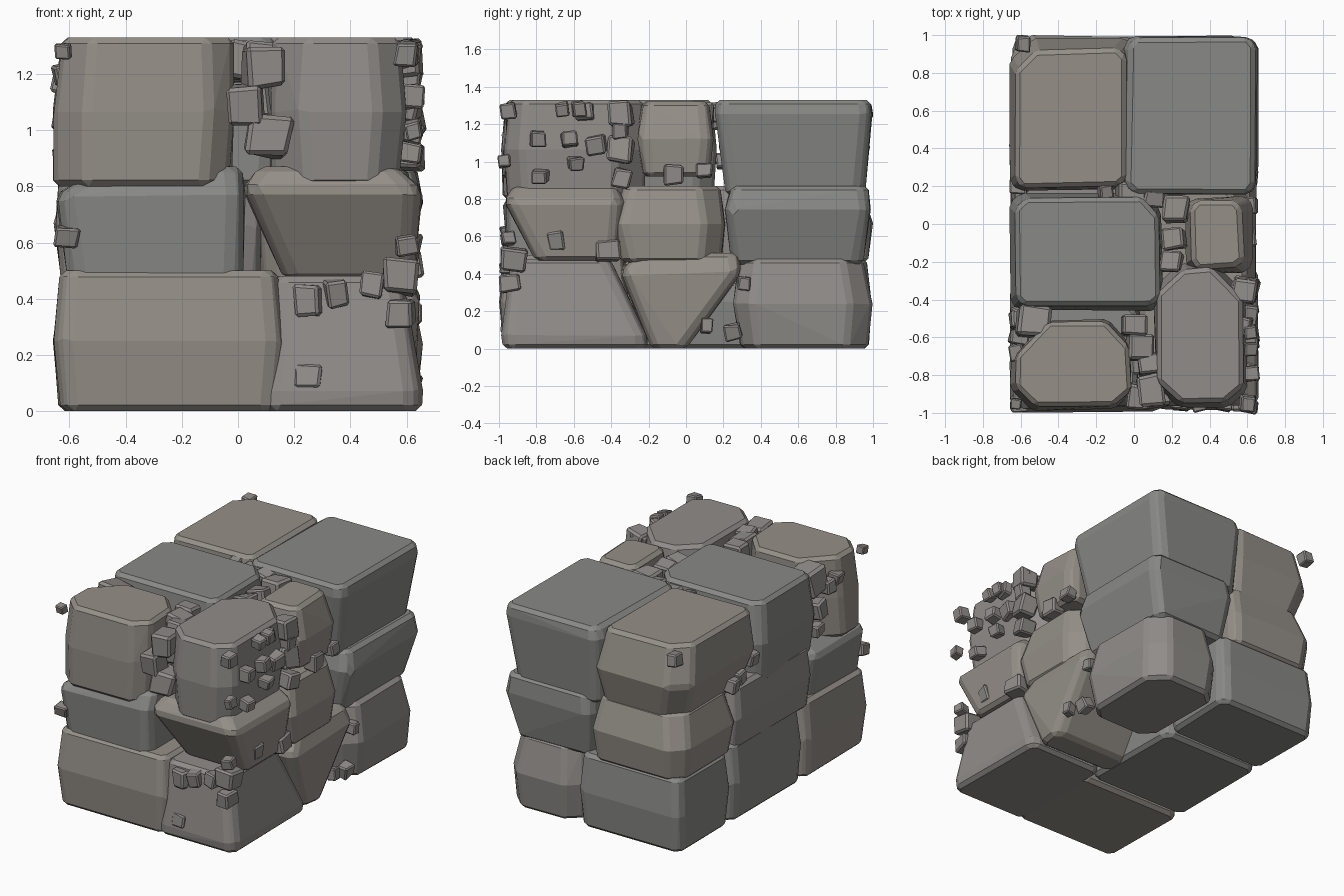
import bpy, bmesh, random
from mathutils import Matrix, Euler, Vector

if "Cube" in bpy.data.objects:
    bpy.data.objects.remove(bpy.data.objects["Cube"])

random.seed(7)


def material(name, rgb):
    m = bpy.data.materials.new(name)
    m.diffuse_color = (*rgb, 1)
    m.use_nodes = True
    m.node_tree.nodes["Principled BSDF"].inputs["Base Color"].default_value = m.diffuse_color
    return m


WARM = material("warm_stone", (0.30, 0.275, 0.245))
COOL = material("cool_stone", (0.25, 0.25, 0.24))
MID = material("grey_stone", (0.28, 0.265, 0.25))


def finish(bm, name, mat):
    bmesh.ops.recalc_face_normals(bm, faces=bm.faces)
    me = bpy.data.meshes.new(name)
    bm.to_mesh(me)
    bm.free()
    me.materials.append(mat)
    ob = bpy.data.objects.new(name, me)
    bpy.context.collection.objects.link(ob)


def rock(name, mat, x, y, z, bot=(.02,) * 4, top=(.02,) * 4, cut=(.05,) * 4,
         mid=.5, bevel=.022):
    """Faceted boulder: three corner-cut rings, hulled and chamfered.
    bot/top insets are left, right, front, back; cuts are fl, fr, br, bl."""
    bm = bmesh.new()
    j = lambda: random.uniform(0, .018)
    for h, (l, r, f, b) in ((z[0], bot), (z[0] + mid * (z[1] - z[0]), (0,) * 4), (z[1], top)):
        x0, x1, y0, y1 = x[0] + l, x[1] - r, y[0] + f, y[1] - b
        c = [min(k, .4 * (x1 - x0), .4 * (y1 - y0)) for k in cut]
        ring = [(x0 + c[0], y0 + j()), (x1 - c[1], y0 + j()), (x1 - j(), y0 + c[1]),
                (x1 - j(), y1 - c[2]), (x1 - c[2], y1 - j()), (x0 + c[3], y1 - j()),
                (x0 + j(), y1 - c[3]), (x0 + j(), y0 + c[0])]
        for p in ring:
            bm.verts.new((*p, h))
    out = bmesh.ops.convex_hull(bm, input=bm.verts)
    junk = {v for v in out["geom_interior"] + out["geom_unused"] if isinstance(v, bmesh.types.BMVert)}
    bmesh.ops.delete(bm, geom=list(junk), context='VERTS')
    bmesh.ops.dissolve_limit(bm, angle_limit=.07, verts=bm.verts, edges=bm.edges)
    sharp = [e for e in bm.edges if len(e.link_faces) == 2 and e.calc_face_angle() > .6]
    bmesh.ops.bevel(bm, geom=sharp, offset=bevel, segments=1, affect='EDGES', clamp_overlap=True)
    finish(bm, name, mat)


def pebbles(name, items, mat=MID):
    """Small chamfered blocks; each item is x, y, z, size."""
    bm = bmesh.new()
    for px, py, pz, s in items:
        t = bmesh.new()
        bmesh.ops.create_cube(t, size=1)
        for v in t.verts:
            v.co += Vector([random.uniform(-.08, .08) for _ in range(3)])
        bmesh.ops.bevel(t, geom=t.edges[:], offset=.1, segments=1, affect='EDGES')
        rot = Euler([random.uniform(-.2, .2) for _ in range(3)]).to_matrix().to_4x4()
        size = [s * random.uniform(.85, 1.05) for _ in range(3)]
        t.transform(Matrix.Translation((px, py, pz)) @ rot @ Matrix.Diagonal((*size, 1)))
        me = bpy.data.meshes.new("tmp")
        t.to_mesh(me)
        t.free()
        bm.from_mesh(me)
        bpy.data.meshes.remove(me)
    finish(bm, name, mat)


# bottom course
rock("bottom_front_left_rock", WARM, (-.66, .17), (-1, -.3), (0, .5))
rock("bottom_front_right_rock", MID, (.08, .66), (-.99, -.2), (0, .48),
     top=(.03, .06, .05, .2), bot=(0, 0, .01, 0), mid=.15)
rock("bottom_right_wedge_rock", WARM, (0, .66), (-.36, .31), (0, .51),
     bot=(.05, .03, .17, .3), top=(.02, .04, .09, .02), mid=.8)
rock("bottom_back_right_rock", MID, (.1, .66), (.25, 1), (0, .48),
     bot=(.02, .02, .03, .02), top=(.03, .04, .03, .04), cut=(.1, .1, .12, .1))
rock("bottom_back_left_rock", COOL, (-.66, .12), (.42, 1), (0, .48))
rock("bottom_left_rock", COOL, (-.66, .12), (-.33, .45), (0, .5))

# middle course
rock("middle_front_left_rock", COOL, (-.66, .03), (-.98, -.4), (.47, .87),
     bot=(.05, .01, .02, .02), top=(.16, .01, .05, .02), mid=.75)
rock("middle_front_right_rock", WARM, (.01, .66), (-.98, -.33), (.47, .87),
     bot=(.14, .02, .17, .03), top=(.06, .08, .05, .02), mid=.8)
rock("middle_right_rock", WARM, (.05, .66), (-.4, .22), (.46, .87),
     bot=(.02, .02, .05, .02), top=(.03, .05, .05, .03), cut=(.05, .07, .12, .05))
rock("middle_back_right_rock", COOL, (0, .66), (.2, 1), (.45, .87),
     bot=(.03, .07, .04, .05), top=(.02, .02, .03, .02), mid=.7)
rock("middle_back_left_rock", WARM, (-.66, .03), (.35, 1), (.46, .88),
     top=(.06, .03, .03, .06), cut=(.08, .05, .05, .1))
rock("middle_left_rock", MID, (-.66, .1), (-.43, .42), (.46, .87))

# top course
rock("top_front_left_rock", WARM, (-.66, 0), (-.99, -.5), (.8, 1.33),
     bot=(0, .02, 0, .02), top=(.02, .01, .01, .01), cut=(.12, .1, .14, .22))
rock("top_front_right_rock", MID, (.1, .6), (-.98, -.2), (.8, 1.33),
     top=(.02, .02, .02, .03), cut=(.13, .1, .17, .14))
rock("top_right_rock", WARM, (.26, .64), (-.26, .15), (.92, 1.32),
     bot=(.02, .02, .02, .02), top=(.03, .06, .02, .02))
rock("top_back_right_rock", COOL, (-.06, .66), (.15, 1), (.82, 1.33),
     bot=(.02, .07, .06, .04), top=(.02, .01, .01, .01), mid=.85)
rock("top_back_left_rock", WARM, (-.66, .01), (.17, .99), (.82, 1.33),
     bot=(.07, .03, .05, .06), top=(.02, .05, .02, .06), cut=(.05, .05, .05, .12))
rock("top_left_rock", COOL, (-.66, .16), (-.47, .17), (.8, 1.33),
     top=(.03, .02, .03, .03), cut=(.05, .05, .1, .06))

# pebbles on the right face (y, z, size)
right = [(-.79, 1.12, .08), (-.62, 1.12, .09), (-.48, 1.09, .1), (-.78, .92, .08),
         (-.59, .99, .08), (-.66, 1.28, .08), (-.57, 1.28, .08), (-.35, 1.25, .13),
         (-.35, 1.17, .09), (-.35, 1.06, .13), (-.34, .91, .11), (-.97, 1, .06),
         (-.69, .58, .1), (-.42, .52, .12), (.31, .35, .08), (.11, .12, .07),
         (.25, .09, .09), (-.07, .93, .11), (.1, .95, .08)]
pebbles("right_pebbles", [(.655 - s / 2, y, z, s) for y, z, s in right])

# pebbles on the front face (x, z, size)
front = [(.25, .39, .11), (.35, .42, .09), (.48, .45, .09), (.58, .48, .13),
         (.58, .35, .1), (.25, .12, .09), (-.61, .62, .08), (.6, .59, .08)]
pebbles("front_pebbles", [(x, -.99 + s / 2, z, s) for x, z, s in front])
pebbles("front_gap_stones", [(.09, -.88, 1.22, .16), (.03, -.91, 1.09, .13),
                             (.11, -.89, .98, .16), (.05, -.74, 1.1, .13)])

# stones filling the joints seen from above (x, y, size)
upper = [(0, -.54, .13), (.03, -.65, .13), (.08, -.75, .11), (-.02, .16, .14),
         (.1, .14, .1), (.22, .08, .14), (.21, -.08, .11), (.57, -.35, .12),
         (.57, -.54, .1), (.6, -.95, .08), (-.59, .955, .08), (-.53, -.52, .18),
         (.2, -.2, .12), (-.15, .17, .09)]
pebbles("top_joint_stones", [(x, y, 1.31 - s / 2, s) for x, y, s in upper])

# pebbles on the left face (y, z, size)
left = [(-.5, 1.05, .12), (-.6, 1.17, .09), (-.48, .93, .09), (-.68, 1.2, .08),
        (.4, .9, .1), (.33, .93, .08), (.2, 1, .09), (-.95, 1.28, .06)]
pebbles("left_pebbles", [(-.655 + s / 2, y, z, s) for y, z, s in left])
